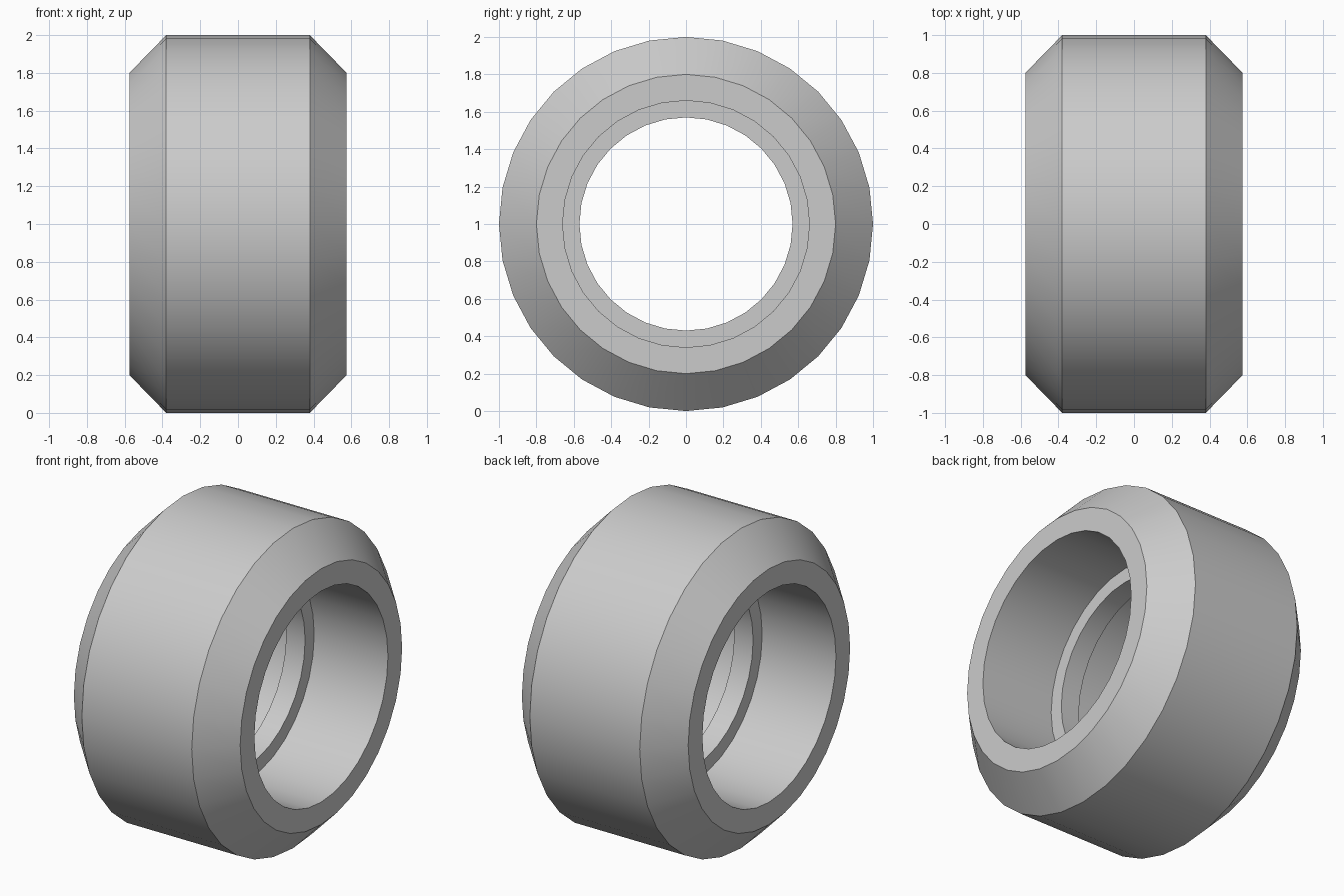
import bpy
import bmesh
import math
from mathutils import Matrix, Vector

cube = bpy.data.objects.get("Cube")
if cube:
    bpy.data.objects.remove(cube, do_unlink=True)

SEGMENTS = 32

# Plain grey finish
grey = bpy.data.materials.new("light_grey")
grey.use_nodes = True
colour = (0.6, 0.6, 0.6, 1.0)
grey.diffuse_color = colour
grey.node_tree.nodes["Principled BSDF"].inputs["Base Color"].default_value = colour

# Half profile as (x, radius): tread, chamfer, side wall, bore, central ridge
half = [(0.38, 1.0), (0.575, 0.8), (0.575, 0.66), (0.065, 0.66), (0.065, 0.57)]
profile = half + [(-x, r) for x, r in reversed(half)]


def lathe(name, points, material):
    """Revolve a closed profile about the x axis."""
    bm = bmesh.new()
    rings = []
    for i in range(SEGMENTS):
        turn = Matrix.Rotation(math.tau * i / SEGMENTS, 4, "X")
        rings.append([bm.verts.new(turn @ Vector((x, 0, r))) for x, r in points])
    n = len(points)
    for i, ring in enumerate(rings):
        following = rings[(i + 1) % SEGMENTS]
        for j in range(n):
            k = (j + 1) % n
            bm.faces.new((ring[j], ring[k], following[k], following[j]))
    bmesh.ops.recalc_face_normals(bm, faces=bm.faces)
    mesh = bpy.data.meshes.new(name)
    bm.to_mesh(mesh)
    bm.free()
    mesh.materials.append(material)
    obj = bpy.data.objects.new(name, mesh)
    bpy.context.collection.objects.link(obj)
    return obj


# Wheel ring standing on the ground
wheel = lathe("wheel_ring", profile, grey)
wheel.location.z = 1.0

# Smooth round walls, sharp rims
bpy.ops.object.select_all(action="DESELECT")
wheel.select_set(True)
bpy.context.view_layer.objects.active = wheel
bpy.ops.object.shade_smooth_by_angle(angle=math.radians(30))
